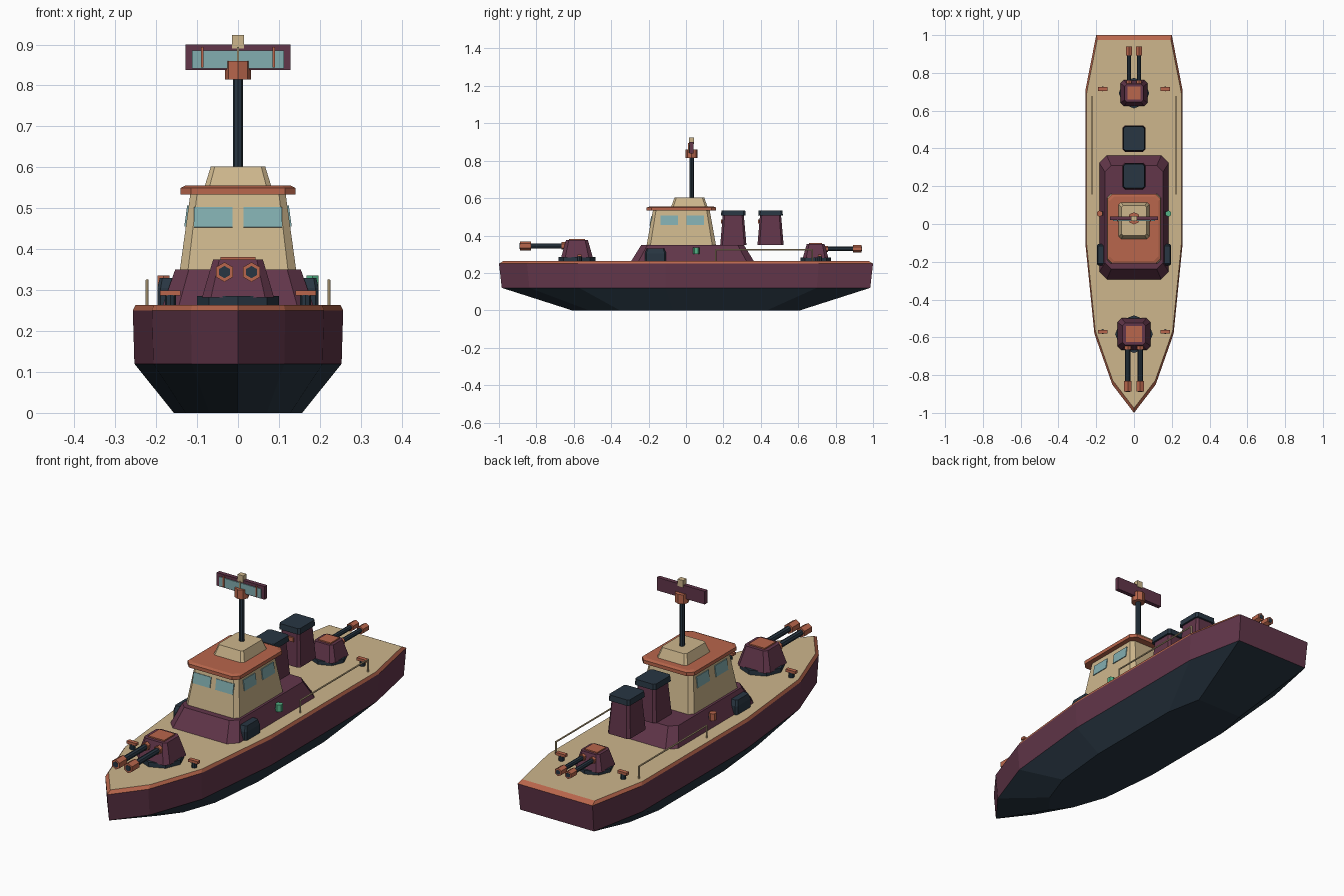
import bpy, bmesh, math
from mathutils import Matrix, Vector

old = bpy.data.objects.get("Cube")
if old:
    bpy.data.objects.remove(old, do_unlink=True)


def material(name, *rgb):
    col = [((c / 255 + 0.055) / 1.055) ** 2.4 for c in rgb] + [1]
    m = bpy.data.materials.new(name)
    m.use_nodes = True
    m.diffuse_color = col
    m.node_tree.nodes["Principled BSDF"].inputs["Base Color"].default_value = col
    return m


PLUM = material("plum paint", 98, 54, 74)
NAVY = material("dark navy", 40, 54, 66)
TAN = material("tan", 205, 182, 140)
RUST = material("rust orange", 184, 102, 76)
GLASS = material("teal glass", 130, 174, 176)
GREEN = material("green lamp", 84, 178, 134)


def finish(name, bm, mats, at=(0, 0, 0), rot=None):
    bmesh.ops.recalc_face_normals(bm, faces=bm.faces)
    me = bpy.data.meshes.new(name)
    bm.to_mesh(me)
    bm.free()
    for m in mats:
        me.materials.append(m)
    ob = bpy.data.objects.new(name, me)
    bpy.context.scene.collection.objects.link(ob)
    ob.matrix_world = Matrix.Translation(at) @ (rot or Matrix()).to_4x4()
    return ob


def loft(name, outline, levels, mats, at=(0, 0, 0), rot=None):
    """Stack scaled copies of an outline; mats holds bottom, each band, top."""
    bm = bmesh.new()
    rings = [[bm.verts.new((x * s, y * s, z)) for x, y in outline] for z, s in levels]
    slots = list(dict.fromkeys(mats))
    bm.faces.new(rings[0][::-1]).material_index = slots.index(mats[0])
    for lo, hi, m in zip(rings, rings[1:], mats[1:]):
        for i in range(len(lo)):
            j = (i + 1) % len(lo)
            bm.faces.new((lo[i], lo[j], hi[j], hi[i])).material_index = slots.index(m)
    bm.faces.new(rings[-1]).material_index = slots.index(mats[-1])
    return finish(name, bm, slots, at, rot)


def cut_rect(hx, hy, c):
    return [(-hx + c, -hy), (hx - c, -hy), (hx, -hy + c), (hx, hy - c),
            (hx - c, hy), (-hx + c, hy), (-hx, hy - c), (-hx, -hy + c)]


def frustum(name, hx, hy, c, z0, z1, top, mat, at=(0, 0)):
    return loft(name, cut_rect(hx, hy, c), [(z0, 1), (z1, top)], [mat] * 3, (*at, 0))


def box(name, size, at, mat, rot=None):
    bm = bmesh.new()
    bmesh.ops.create_cube(bm, size=1, matrix=Matrix.Diagonal((*size, 1)))
    return finish(name, bm, [mat], at, rot)


def rod(name, a, b, r, mat, sides=8):
    a, b = Vector(a), Vector(b)
    bm = bmesh.new()
    bmesh.ops.create_cone(bm, cap_ends=True, segments=sides, radius1=r, radius2=r,
                          depth=(b - a).length)
    return finish(name, bm, [mat], (a + b) / 2, (b - a).to_track_quat('Z', 'Y').to_matrix())


# Hull with navy bottom, plum sides, rust rim and tan deck
half = [(.115, -.85), (.21, -.58), (.257, -.11), (.257, .71), (.2, 1)]
outline = [(0, -1)] + half + [(-x, y) for x, y in reversed(half)]
loft("hull", outline, [(0, .61), (.12, .985), (.25, 1), (.264, .975)],
     [NAVY, NAVY, PLUM, RUST, TAN])
DECK = .264

# Superstructure and wheelhouse
frustum("deckhouse", .185, .33, .04, .26, .35, .83, PLUM, (0, .035))
frustum("wheelhouse", .142, .185, .02, .35, .535, .82, TAN, (0, -.025))
loft("wheelhouse_roof", cut_rect(.14, .185, .025), [(.533, 1), (.55, 1), (.555, .92)],
     [RUST] * 4, (0, -.025, 0))
frustum("roof_housing", .081, .097, .012, .555, .602, .82, TAN, (0, .018))

# Windows lie on the sloping wheelhouse walls
for s in (-1, 1):
    box("front_window", (.094, .006, .05), (s * .061, -.025 - .1625, .478), GLASS,
        Matrix.Rotation(-.176, 3, 'X'))
    for y in (-.09, .05):
        box("side_window", (.006, .092, .052), (s * .1247, y, .481), GLASS,
            Matrix.Rotation(-s * .134, 3, 'Y'))

# Mast and radar
MY = .03
rod("mast", (0, MY, .6), (0, MY, .83), .012, NAVY)
rod("radar_drum", (0, MY, .815), (0, MY, .86), .032, RUST)
box("radar_panel", (.256, .02, .063), (0, MY, .869), PLUM)
box("radar_face", (.224, .006, .044), (0, MY - .011, .864), GLASS)
for x in (-.087, 0, .087):
    box("radar_strip", (.006, .008, .05), (x, MY - .014, .869), RUST if x else TAN)
box("radar_cap", (.03, .026, .033), (0, MY, .907), TAN)

# Two funnels with caps and front plates
for y in (.253, .452):
    frustum("funnel", .06, .07, .012, .35, .512, .8, PLUM, (0, y))
    frustum("funnel_cap", .057, .066, .01, .508, .535, .96, NAVY, (0, y))
    box("funnel_plate", (.05, .012, .02), (0, y - .06, .475), RUST)


def turret(prefix, y, k, d):
    """Twin gun turret of scale k whose barrels point along d on y."""
    def p(x, along, z):
        return (x * k, y + d * along * k, DECK + z * k)
    rod(prefix + "_ring", p(0, 0, -.01), p(0, 0, .022), .1 * k, NAVY)
    loft(prefix + "_turret", cut_rect(.088 * k, .085 * k, .022 * k),
         [(.018 * k, 1), (.111 * k, .69)], [PLUM] * 3, (0, y, DECK))
    box(prefix + "_hatch", (.085 * k, .085 * k, .01), p(0, 0, .112), RUST)
    for x in (-.033, .033):
        rod(prefix + "_collar", p(x, .05, .08), p(x, .082, .08), .02 * k, RUST, 6)
        rod(prefix + "_barrel", p(x, .04, .08), p(x, .26, .08), .014 * k, NAVY)
        rod(prefix + "_muzzle", p(x, .247, .08), p(x, .304, .08), .024 * k, RUST, 6)
        rod(prefix + "_bore", p(x, .3, .08), p(x, .306, .08), .015 * k, NAVY, 6)


turret("front_gun", -.583, 1, -1)
turret("rear_gun", .693, .81, 1)

# Fittings repeated on both sides
for s in (-1, 1):
    for y in (-.57, .715):
        rod("bollard_post", (s * .165, y, DECK - .01), (s * .165, y, .288), .013, NAVY)
        box("bollard_bar", (.05, .02, .013), (s * .165, y, .293), RUST)

    # Side locker with sloping shoulders
    loft("side_locker", cut_rect(.032, .057, .008),
         [(.26, 1), (.305, 1), (.33, .82)], [NAVY] * 4, (s * .165, -.163, 0))

    # Navigation lamp, green on +x
    rod("lamp", (s * .182, .055, .302), (s * .182, .055, .336), .017,
        GREEN if s > 0 else RUST, 6)
    box("lamp_bracket", (.05, .02, .012), (s * .165, .055, .31), NAVY)

    # Deck railing
    x = s * .222
    rod("handrail", (x, .157, .323), (x, .677, .323), .004, TAN, 6)
    for y in (.159, .675):
        rod("rail_post", (x, y, DECK - .005), (x, y, .325), .004, TAN, 6)
